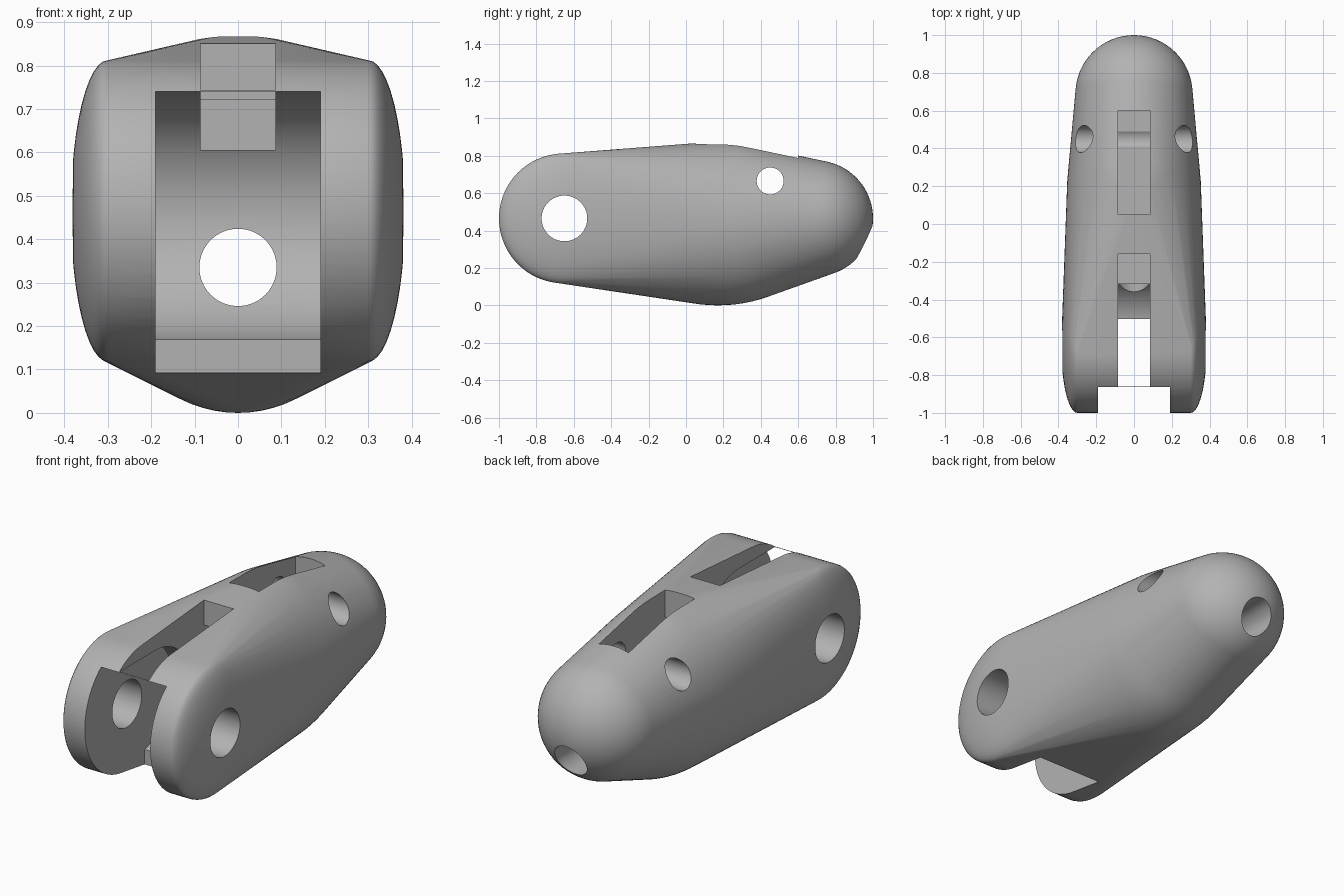
import bpy, bmesh, math
from mathutils import Matrix, Vector

if "Cube" in bpy.data.objects:
    bpy.data.objects.remove(bpy.data.objects["Cube"], do_unlink=True)

grey = bpy.data.materials.new("plain grey")
grey.use_nodes = True
COLOUR = (0.45, 0.45, 0.45, 1)
grey.diffuse_color = COLOUR
grey.node_tree.nodes["Principled BSDF"].inputs["Base Color"].default_value = COLOUR


def to_object(bm, name):
    bmesh.ops.recalc_face_normals(bm, faces=bm.faces)
    mesh = bpy.data.meshes.new(name)
    bm.to_mesh(mesh)
    bm.free()
    mesh.materials.append(grey)
    obj = bpy.data.objects.new(name, mesh)
    bpy.context.collection.objects.link(obj)
    return obj


def ellipsoid(bm, centre, radii):
    m = Matrix.Translation(centre) @ Matrix.Diagonal((*radii, 1))
    bmesh.ops.create_uvsphere(bm, u_segments=64, v_segments=40, radius=1, matrix=m)


def box(x, y0, y1, z0, z1):
    bm = bmesh.new()
    m = Matrix.Translation((0, (y0 + y1) / 2, (z0 + z1) / 2))
    m = m @ Matrix.Diagonal((2 * x, y1 - y0, z1 - z0, 1))
    bmesh.ops.create_cube(bm, size=1, matrix=m)
    return to_object(bm, "cutter")


def cylinder(axis, centre, radius, length):
    bm = bmesh.new()
    turn = Vector((0, 0, 1)).rotation_difference(Vector(axis)).to_matrix().to_4x4()
    bmesh.ops.create_cone(bm, cap_ends=True, segments=64, radius1=radius, radius2=radius,
                          depth=length, matrix=Matrix.Translation(centre) @ turn)
    return to_object(bm, "cutter")


# Body: hull around a domed disc (knuckle), a swollen middle and a round tip
bm = bmesh.new()
for side in (-1, 1):
    for i in range(12):
        a = math.pi / 2 * i / 12
        r, x = 0.347 * math.cos(a), side * (0.30 + 0.085 * math.sin(a))
        for k in range(72):
            t = math.tau * k / 72
            bm.verts.new((x, -0.653 + r * math.cos(t), 0.465 + r * math.sin(t)))
    bm.verts.new((side * 0.385, -0.653, 0.465))
ellipsoid(bm, (0, 0.17, 0.437), (0.355, 0.6, 0.437))
ellipsoid(bm, (0, 0.69, 0.465), (0.31, 0.31, 0.31))
bmesh.ops.delete(bm, geom=bm.edges[:], context='EDGES_FACES')
hull_bm = bmesh.new()
for v in bm.verts:
    hull_bm.verts.new(v.co)
# fall back on the sphere points, which the edge deletion strips
ellipsoid(hull_bm, (0, 0.17, 0.437), (0.355, 0.6, 0.437))
ellipsoid(hull_bm, (0, 0.69, 0.465), (0.31, 0.31, 0.31))
bm.free()
for f in hull_bm.faces[:]:
    hull_bm.faces.remove(f)
for e in hull_bm.edges[:]:
    hull_bm.edges.remove(e)
bmesh.ops.remove_doubles(hull_bm, verts=hull_bm.verts, dist=0.0005)
bmesh.ops.convex_hull(hull_bm, input=hull_bm.verts)
bmesh.ops.delete(hull_bm, geom=[v for v in hull_bm.verts if not v.link_faces], context='VERTS')
body = to_object(hull_bm, "finger_segment")

cutters = [
    # Knuckle fork: round-backed cavity, open to the front and below
    cylinder((1, 0, 0), (0, -0.56, 0.452), 0.288, 0.38),
    box(0.19, -1.2, -0.56, 0.164, 0.74),
    box(0.19, -1.2, -0.504, -0.1, 0.45),
    # Tendon slots joined by a tunnel
    box(0.086, -0.86, -0.16, 0.605, 1),
    box(0.086, -0.5, 0.6, 0.605, 0.72),
    box(0.086, 0.05, 0.6, 0.606, 1),
    # Pivot hole, cross pin hole and lengthwise hole
    cylinder((1, 0, 0), (0, -0.65, 0.465), 0.122, 2),
    cylinder((1, 0, 0), (0, 0.45, 0.665), 0.072, 2),
    cylinder((0, 1, 0), (0, 0.3, 0.335), 0.089, 2),
]
for cutter in cutters:
    cutter.hide_render = True
    cut = body.modifiers.new("cut", 'BOOLEAN')
    cut.operation = 'DIFFERENCE'
    cut.solver = 'EXACT'
    cut.object = cutter

# Bake the cuts, then drop the cutters
graph = bpy.context.evaluated_depsgraph_get()
baked = bpy.data.meshes.new_from_object(body.evaluated_get(graph))
body.modifiers.clear()
body.data = baked
for cutter in cutters:
    bpy.data.objects.remove(cutter, do_unlink=True)

bpy.ops.object.select_all(action='DESELECT')
body.select_set(True)
bpy.context.view_layer.objects.active = body
bpy.ops.object.shade_smooth_by_angle(angle=math.radians(30))
